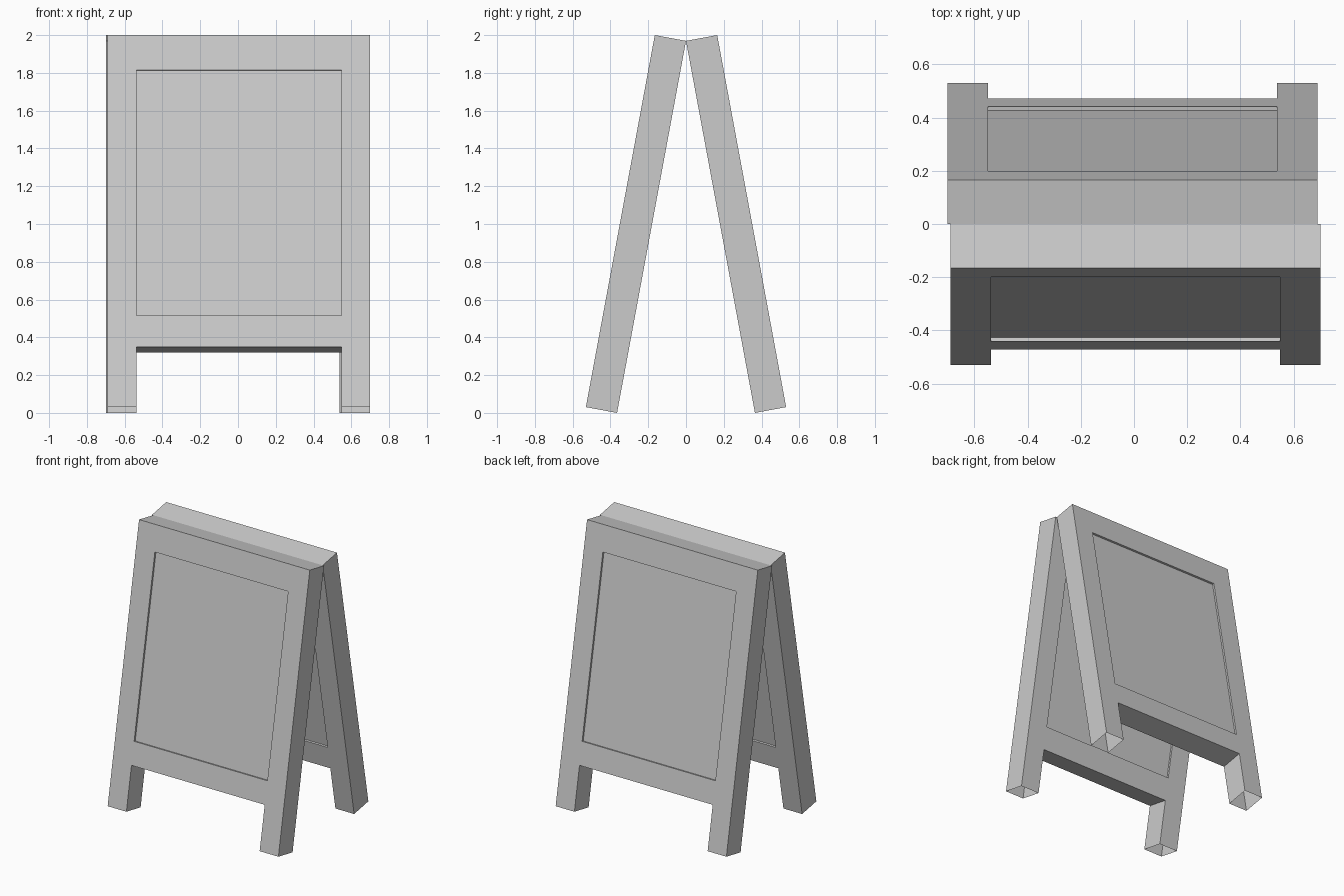
import bpy, bmesh, math
from mathutils import Matrix

if "Cube" in bpy.data.objects:
    bpy.data.objects.remove(bpy.data.objects["Cube"])

LEAN = math.radians(10.5)
THICK = 0.168
LENGTH = 2.003
RECESS = 0.014
XS = [-0.695, -0.5425, 0.5425, 0.695]
SS = [0.0, 0.188, 1.511, 1.679, LENGTH]   # distances down the board from its hinge edge


def make_board(name, turn):
    bm = bmesh.new()
    # frame cells on the inner and outer side (gap between the legs left out)
    layers = [[[bm.verts.new((x, y, -s)) for s in SS] for x in XS] for y in (0, -THICK)]
    panels = []
    cells = [(i, j) for i in range(3) for j in range(4) if (i, j) != (1, 3)]
    for v in layers:
        for i, j in cells:
            f = bm.faces.new((v[i][j], v[i+1][j], v[i+1][j+1], v[i][j+1]))
            if (i, j) == (1, 1):
                panels.append(f)
    # side walls around the outline; the feet stay open underneath
    a, b = layers
    for i, j in cells:
        ring = [(i, j), (i+1, j), (i+1, j+1), (i, j+1)]
        sides = [(i, j-1), (i+1, j), (i, j+1), (i-1, j)]
        for k in range(4):
            if sides[k] in cells or (k == 2 and j == 3):
                continue
            (p, q), (r, s) = ring[k], ring[(k+1) % 4]
            bm.faces.new((a[p][q], a[r][s], b[r][s], b[p][q]))
    # recessed panel on both sides
    for f in bmesh.ops.extrude_discrete_faces(bm, faces=panels)["faces"]:
        y = f.calc_center_median().y
        dy = -RECESS if y > -THICK / 2 else RECESS
        bmesh.ops.translate(bm, verts=f.verts[:], vec=(0, dy, 0))
    loose = [v for v in bm.verts if not v.link_faces]
    bmesh.ops.delete(bm, geom=loose, context='VERTS')
    bmesh.ops.recalc_face_normals(bm, faces=bm.faces[:])
    # lean the board, lift it to the hinge, turn it to its side
    hinge_z = LENGTH * math.cos(LEAN)
    bm.transform(Matrix.Rotation(turn, 4, 'Z')
                 @ Matrix.Translation((0.005, 0, hinge_z))
                 @ Matrix.Rotation(-LEAN, 4, 'X'))
    me = bpy.data.meshes.new(name)
    bm.to_mesh(me)
    bm.free()
    ob = bpy.data.objects.new(name, me)
    bpy.context.collection.objects.link(ob)
    return ob


make_board("front_board", 0)
make_board("back_board", math.pi)
